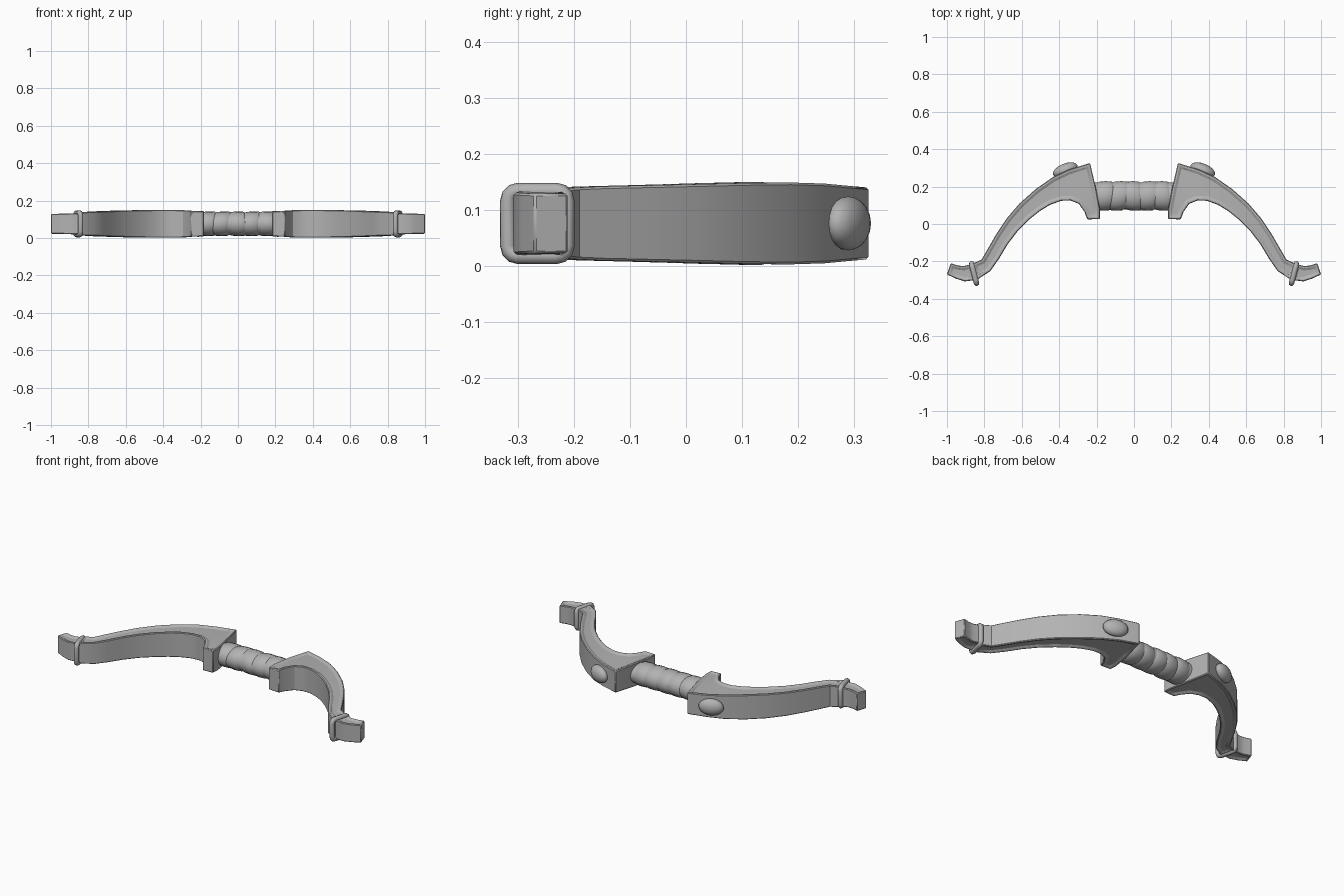
import bpy, bmesh, math
from mathutils import Vector, Matrix

if "Cube" in bpy.data.objects:
    bpy.data.objects.remove(bpy.data.objects["Cube"])

MID = 0.076  # height of the centre plane
grey = bpy.data.materials.new("plain grey")
grey.diffuse_color = (0.45, 0.45, 0.45, 1)
grey.use_nodes = True
grey.node_tree.nodes["Principled BSDF"].inputs["Base Color"].default_value = grey.diffuse_color


def finish(bm, name, angle=30, bevel=0.0):
    bmesh.ops.recalc_face_normals(bm, faces=bm.faces[:])
    me = bpy.data.meshes.new(name)
    bm.to_mesh(me)
    bm.free()
    ob = bpy.data.objects.new(name, me)
    bpy.context.collection.objects.link(ob)
    me.materials.append(grey)
    bpy.ops.object.select_all(action='DESELECT')
    ob.select_set(True)
    bpy.context.view_layer.objects.active = ob
    bpy.ops.object.shade_smooth_by_angle(angle=math.radians(angle))
    if bevel:
        mod = ob.modifiers.new("soft edges", 'BEVEL')
        mod.width, mod.segments, mod.limit_method = bevel, 1, 'ANGLE'
        mod.angle_limit = math.radians(45)
    return ob


def ribbon(name, side, stations, rim, depth):
    """Solid strip through (inner xy, outer xy, inner and outer half height), sunk panels."""
    bm = bmesh.new()
    rings = []
    for a, b, ha, hb in stations:
        rings.append([bm.verts.new((side * x, y, MID + z))
                      for (x, y), z in ((a, -ha), (b, -hb), (b, hb), (a, ha))])
    top, bottom = [], []
    for r, q in zip(rings, rings[1:]):
        for i in range(4):
            j = (i + 1) % 4
            f = bm.faces.new((r[i], r[j], q[j], q[i]))
            if i == 0:
                bottom.append(f)
            elif i == 2:
                top.append(f)
    bm.faces.new(rings[0])
    bm.faces.new(rings[-1])
    bmesh.ops.recalc_face_normals(bm, faces=bm.faces[:])
    for panel in (top, bottom):
        bmesh.ops.inset_region(bm, faces=panel, thickness=rim, use_even_offset=True)
        bmesh.ops.inset_region(bm, faces=panel, thickness=0.005, depth=-depth,
                               use_even_offset=True)
    return finish(bm, name, 30, 0.004)


def tube_loop(name, path, frames, radius, sides=8):
    """Closed round tube; frames gives the two section axes at each path point."""
    bm = bmesh.new()
    rings = []
    for p, (u, v) in zip(path, frames):
        rings.append([bm.verts.new(p + radius * (u * math.cos(t) + v * math.sin(t)))
                      for t in (2 * math.pi * k / sides for k in range(sides))])
    for i, r in enumerate(rings):
        q = rings[(i + 1) % len(rings)]
        for k in range(sides):
            m = (k + 1) % sides
            bm.faces.new((r[k], r[m], q[m], q[k]))
    return finish(bm, name, 60)


LIMB = [
    ((0.25, 0.025), (0.183, 0.026), 0.068, 0.066),
    ((0.265, 0.065), (0.182, 0.075), 0.071, 0.068),
    ((0.295, 0.108), (0.203, 0.19), 0.073, 0.069),
    ((0.34, 0.126), (0.235, 0.326), 0.074, 0.064),
    ((0.39, 0.124), (0.345, 0.292), 0.074, 0.067),
    ((0.45, 0.102), (0.435, 0.25), 0.074, 0.071),
    ((0.505, 0.068), (0.525, 0.187), 0.073, 0.073),
    ((0.56, 0.024), (0.612, 0.11), 0.072, 0.072),
    ((0.622, -0.038), (0.682, 0.028), 0.070, 0.070),
    ((0.675, -0.108), (0.74, -0.06), 0.068, 0.068),
    ((0.722, -0.186), (0.79, -0.147), 0.066, 0.066),
    ((0.768, -0.252), (0.815, -0.19), 0.064, 0.064),
    ((0.845, -0.302), (0.865, -0.213), 0.062, 0.062),
]
TIP = [
    ((0.85, -0.3), (0.865, -0.213), 0.057, 0.057),
    ((0.905, -0.307), (0.91, -0.225), 0.055, 0.055),
    ((0.95, -0.293), (0.94, -0.222), 0.054, 0.054),
    ((1.0, -0.27), (0.98, -0.21), 0.053, 0.053),
]

for side, label in ((-1, "left"), (1, "right")):
    ribbon(label + "_limb", side, LIMB, 0.016, 0.007)
    ribbon(label + "_limb_tip", side, TIP, 0.014, 0.007)

    # rounded rectangular binding at the limb end
    c = Vector((side * 0.855, -0.265, MID))
    across = Vector((side * 0.03, 0.12, 0)).normalized()
    along = Vector((across.y, -across.x, 0))
    up = Vector((0, 0, 1))
    path, frames = [], []
    for n in range(16):
        corner = n // 4
        t = math.radians(90 * corner + 30 * (n % 4))
        sx = 1 if corner in (0, 3) else -1
        sz = 1 if corner in (0, 1) else -1
        radial = across * math.cos(t) + up * math.sin(t)
        path.append(c + across * sx * 0.036 + up * sz * 0.040 + radial * 0.018)
        frames.append((radial, along))
    tube_loop(label + "_binding", path, frames, 0.0145)

    # oval stud on the back of the limb
    bm = bmesh.new()
    mat = (Matrix.Translation((side * 0.368, 0.289, MID))
           @ Matrix.Rotation(-side * math.radians(22), 4, 'Z')
           @ Matrix.Diagonal((0.070, 0.034, 0.048, 1)))
    bmesh.ops.create_uvsphere(bm, u_segments=16, v_segments=10, radius=1, matrix=mat)
    finish(bm, label + "_stud", 60)

# grip core with overlapping slanted wraps
bm = bmesh.new()
bmesh.ops.create_cone(bm, cap_ends=True, segments=20, radius1=1, radius2=1, depth=0.42,
                      matrix=Matrix.Translation((0, 0.15, MID))
                      @ Matrix.Diagonal((1, 0.072, 0.060, 1))
                      @ Matrix.Rotation(math.pi / 2, 4, 'Y'))
finish(bm, "grip_core")

WRAPS = [(-0.160, 0.008), (-0.083, 0.012), (-0.003, -0.006), (0.075, 0.008), (0.152, -0.006)]
for n, (x0, slant) in enumerate(WRAPS):
    bm = bmesh.new()
    rings = []
    for dx, s in ((-0.044, 0.89), (-0.034, 0.96), (0.0, 1.0), (0.032, 0.98), (0.042, 0.89)):
        ring = []
        for k in range(20):
            t = 2 * math.pi * k / 20
            cy, cz = math.cos(t), math.sin(t)
            ring.append(bm.verts.new((x0 + dx + slant * cy + 0.5 * slant * cz,
                                      0.150 + 0.079 * s * cy, MID + 0.066 * s * cz)))
        rings.append(ring)
    for r, q in zip(rings, rings[1:]):
        for k in range(20):
            m = (k + 1) % 20
            bm.faces.new((r[k], r[m], q[m], q[k]))
    bm.faces.new(rings[0])
    bm.faces.new(rings[-1])
    finish(bm, "grip_wrap_%d" % (n + 1), 40)
